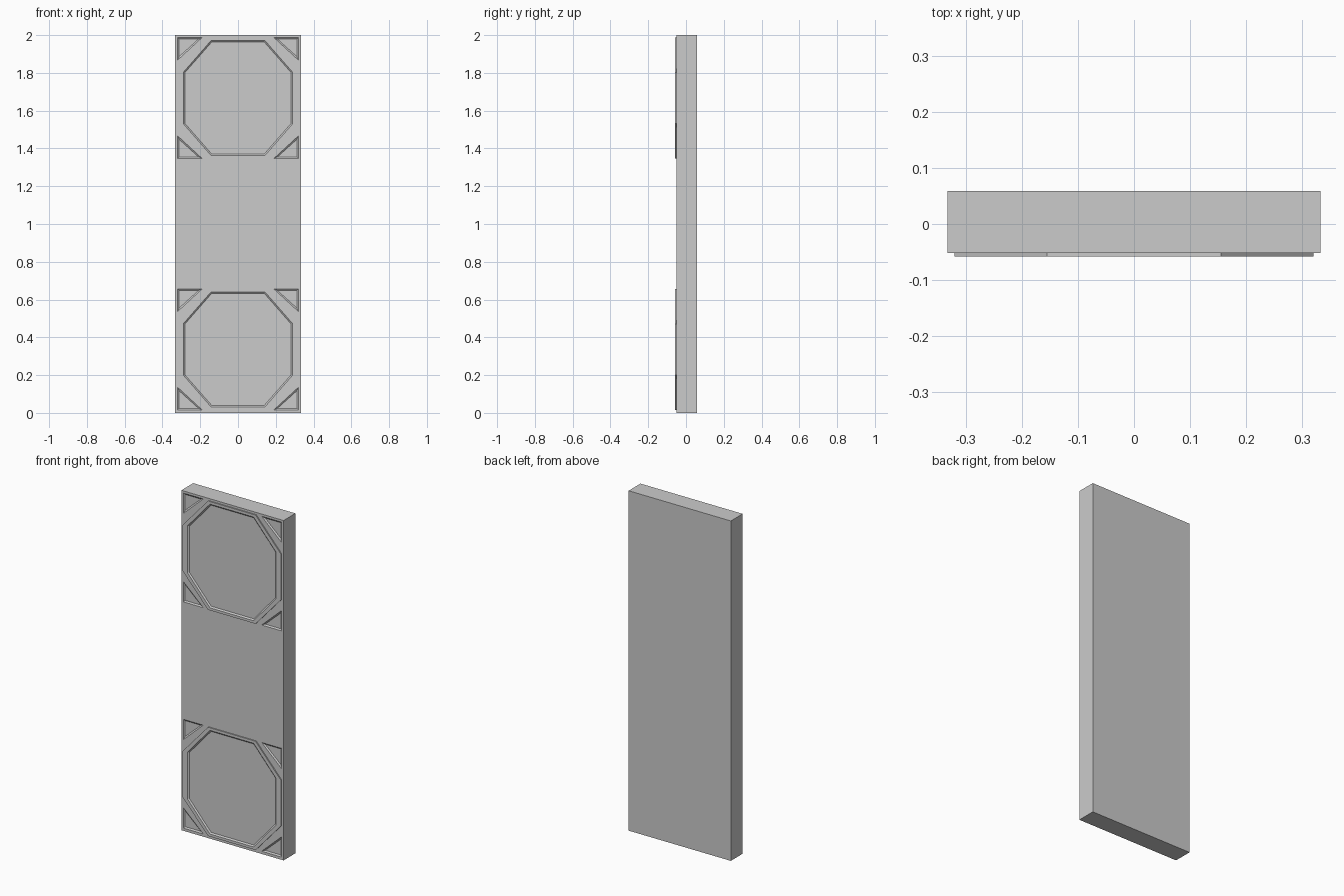
import bpy, bmesh

if "Cube" in bpy.data.objects:
    bpy.data.objects.remove(bpy.data.objects["Cube"])

FRONT, BACK, RAISED = -0.0515, 0.0585, -0.0582
CENTRES = (0.336, 1.667)


def loft(name, loops, closed_ring=False):
    """Join matching XYZ loops; cap the ends or close into a ring."""
    bm = bmesh.new()
    rows = [[bm.verts.new(p) for p in loop] for loop in loops]
    pairs = list(zip(rows, rows[1:]))
    if closed_ring:
        pairs.append((rows[-1], rows[0]))
    else:
        bm.faces.new(rows[0])
        bm.faces.new(rows[-1])
    for a, b in pairs:
        n = len(a)
        for i in range(n):
            j = (i + 1) % n
            bm.faces.new((a[i], a[j], b[j], b[i]))
    bmesh.ops.recalc_face_normals(bm, faces=bm.faces)
    mesh = bpy.data.meshes.new(name)
    bm.to_mesh(mesh)
    bm.free()
    obj = bpy.data.objects.new(name, mesh)
    bpy.context.collection.objects.link(obj)
    return obj


def octagon(a, h, w, b, y, zc):
    """Top edge half-length a at height h, side edge half-length b at width w."""
    pts = [(a, h), (w, b), (w, -b), (a, -h), (-a, -h), (-w, -b), (-w, b), (-a, h)]
    return [(x, y, z + zc) for x, z in pts]


def triangle(sx, sz, inset, y, zc):
    """Right triangle in a corner of the square panel, shrunk by inset."""
    x0, z0 = 0.32 - inset, 0.32 - inset
    lx, lz = 0.13 - 2.4 * 1.4 * inset, 0.12 - 2.4 * 1.4 * inset
    pts = [(x0, z0), (x0 - lx, z0), (x0, z0 - lz)]
    return [(sx * x, y, sz * z + zc) for x, z in pts]


# Main slab
bpy.ops.mesh.primitive_cube_add(size=1, location=(0, (FRONT + BACK) / 2, 1))
slab = bpy.context.object
slab.name = "slab"
slab.scale = (0.665, BACK - FRONT, 2)
bpy.ops.object.transform_apply(location=True, scale=True)

for zc in CENTRES:
    # Raised octagonal frame with a sloped inner edge
    loft("octagon_frame", [
        octagon(0.155, 0.32, 0.32, 0.135, FRONT + 0.001, zc),
        octagon(0.155, 0.32, 0.32, 0.135, RAISED, zc),
        octagon(0.142, 0.305, 0.288, 0.138, RAISED, zc),
        octagon(0.138, 0.296, 0.279, 0.135, FRONT + 0.001, zc),
    ], closed_ring=True)
    # Sunken corner triangles with sloped walls
    for sx in (-1, 1):
        for sz in (-1, 1):
            cutter = loft("triangle_cutter", [
                triangle(sx, sz, 0.0, FRONT - 0.01, zc),
                triangle(sx, sz, 0.0, FRONT, zc),
                triangle(sx, sz, 0.008, FRONT + 0.006, zc),
            ])
            cutter.hide_render = True
            cutter.hide_set(True)
            mod = slab.modifiers.new("corner_recess", 'BOOLEAN')
            mod.operation = 'DIFFERENCE'
            mod.solver = 'EXACT'
            mod.object = cutter
